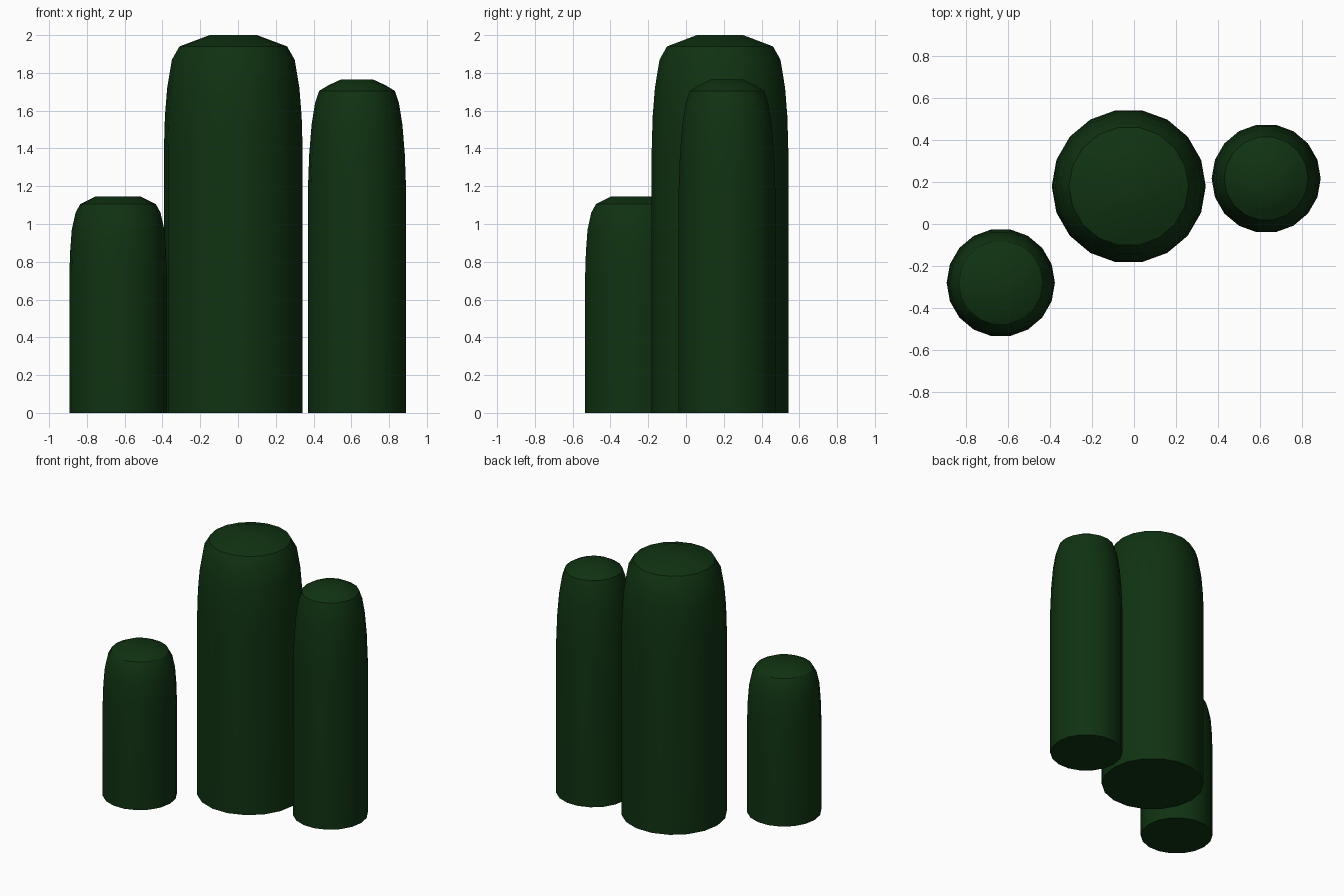
import bpy, bmesh, math

cube = bpy.data.objects.get("Cube")
if cube:
    bpy.data.objects.remove(cube, do_unlink=True)

SIDES = 18

green = bpy.data.materials.new("dark_green")
green.use_nodes = True
colour = (0.005, 0.032, 0.006, 1)
green.diffuse_color = colour
bsdf = green.node_tree.nodes["Principled BSDF"]
bsdf.inputs["Base Color"].default_value = colour


def column(name, centre, profile, angle):
    """Revolve a (radius, height) profile into a closed upright column."""
    bm = bmesh.new()
    rings = []
    for r, z in profile:
        rings.append([bm.verts.new((r * math.cos(a), r * math.sin(a), z))
                      for a in (math.tau * i / SIDES for i in range(SIDES))])
    for low, high in zip(rings, rings[1:]):
        for i in range(SIDES):
            j = (i + 1) % SIDES
            bm.faces.new((low[i], low[j], high[j], high[i]))
    bm.faces.new(rings[0][::-1])
    bm.faces.new(rings[-1])
    mesh = bpy.data.meshes.new(name)
    bm.to_mesh(mesh)
    bm.free()
    mesh.materials.append(green)
    obj = bpy.data.objects.new(name, mesh)
    obj.location = (*centre, 0)
    bpy.context.collection.objects.link(obj)
    bpy.ops.object.select_all(action="DESELECT")
    obj.select_set(True)
    bpy.context.view_layer.objects.active = obj
    bpy.ops.object.shade_smooth_by_angle(angle=math.radians(angle))
    return obj


# Tall middle column with a creased rim
column("middle_column", (-0.025, 0.18),
       [(0.367, 0), (0.367, 1.4), (0.362, 1.57), (0.35, 1.72),
        (0.325, 1.87), (0.285, 1.94), (0.125, 2.0)], 30)

# Short front column with a creased rim
column("short_column", (-0.635, -0.28),
       [(0.258, 0), (0.258, 0.72), (0.254, 0.85), (0.245, 0.97),
        (0.225, 1.06), (0.2, 1.105), (0.12, 1.145)], 30)

# Medium column with a softly rounded top
column("medium_column", (0.63, 0.217),
       [(0.26, 0), (0.26, 1.18), (0.253, 1.37), (0.24, 1.53),
        (0.222, 1.64), (0.2, 1.705), (0.15, 1.735), (0.085, 1.765)], 40)
